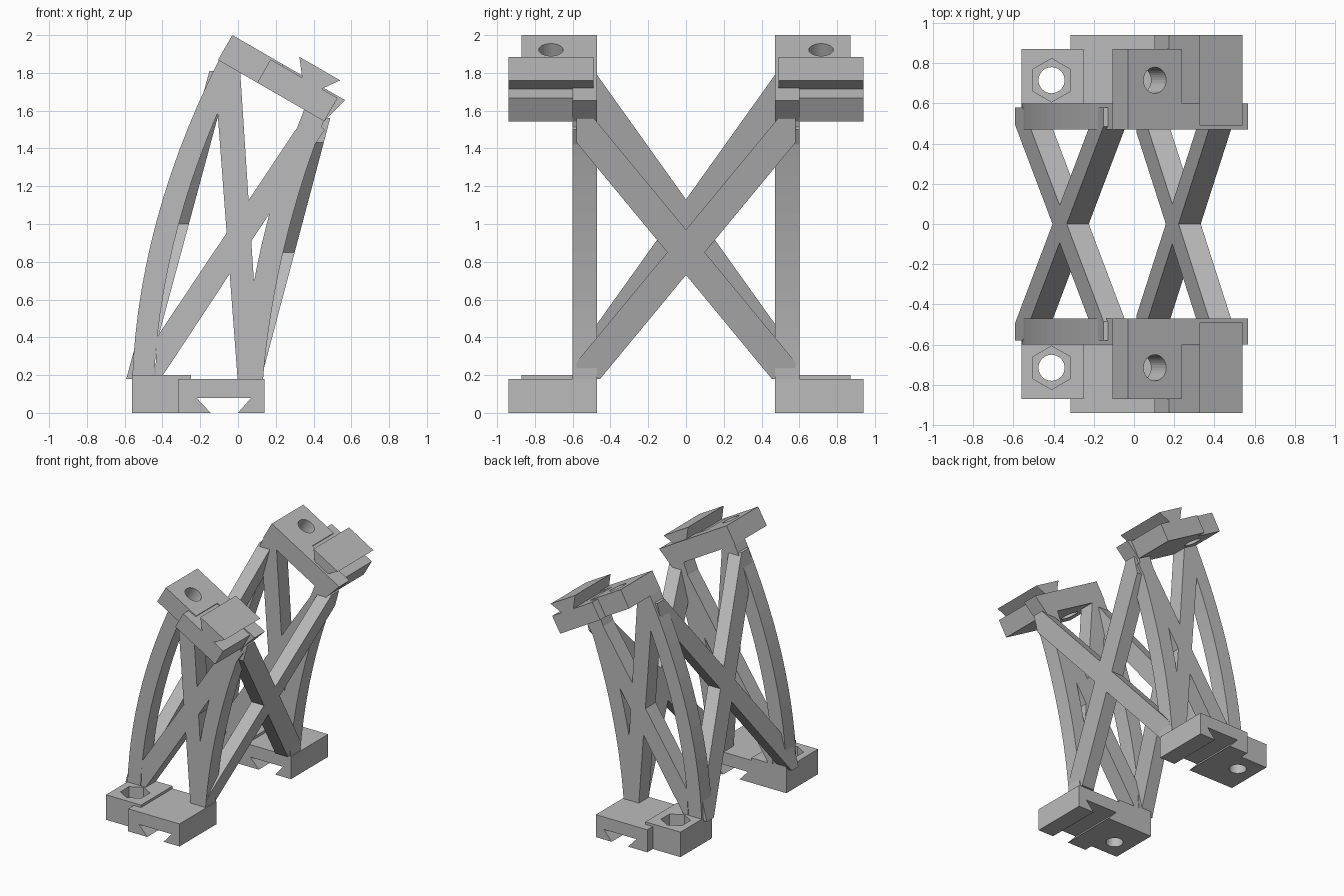
import bpy
import bmesh
from math import radians, cos, sin, pi
from mathutils import Matrix, Vector

cube = bpy.data.objects.get("Cube")
if cube:
    bpy.data.objects.remove(cube)

grey = bpy.data.materials.new("plain grey")
grey.use_nodes = True
colour = (0.5, 0.5, 0.5, 1)
grey.diffuse_color = colour
grey.node_tree.nodes["Principled BSDF"].inputs["Base Color"].default_value = colour

IN, OUT = 0.47, 0.60   # depth range of the side frames
PAD, FULL = 0.87, 0.94  # outer ends of the screw pads and rail blocks
TILT = Matrix.Translation((-0.03, 0, 2.0)) @ Matrix.Rotation(radians(30), 4, 'Y')


def finish(name, bm, matrix=None, mirror=True):
    bmesh.ops.recalc_face_normals(bm, faces=bm.faces)
    if matrix:
        bm.transform(matrix)
    mesh = bpy.data.meshes.new(name)
    bm.to_mesh(mesh)
    bm.free()
    mesh.materials.append(grey)
    ob = bpy.data.objects.new(name, mesh)
    bpy.context.collection.objects.link(ob)
    if mirror:
        mod = ob.modifiers.new("other side", 'MIRROR')
        mod.use_axis = (False, True, False)
        mod.use_mirror_merge = False
    return ob


def prism(name, outline, y0, y1, matrix=None):
    """Extrude an x-z outline along y and repeat it on the other side."""
    bm = bmesh.new()
    face = bm.faces.new([bm.verts.new((x, y0, z)) for x, z in outline])
    res = bmesh.ops.extrude_face_region(bm, geom=[face])
    moved = [v for v in res["geom"] if isinstance(v, bmesh.types.BMVert)]
    bmesh.ops.translate(bm, verts=moved, vec=(0, y1 - y0, 0))
    return finish(name, bm, matrix)


def rect(x0, x1, z0, z1):
    return [(x0, z0), (x1, z0), (x1, z1), (x0, z1)]


def drill(ob, sides, radius, x, y, z0, z1, matrix=None):
    """Cut a round or hexagonal hole, then throw the cutter away."""
    bm = bmesh.new()
    place = Matrix.Translation((x, y, (z0 + z1) / 2))
    bmesh.ops.create_cone(bm, cap_ends=True, segments=sides, radius1=radius,
                          radius2=radius, depth=z1 - z0,
                          matrix=place @ Matrix.Rotation(pi / 2, 4, 'Z')
                          if sides > 6 else place)
    cutter = finish("cutter", bm, matrix, mirror=False)
    cutter.hide_render = True
    mod = ob.modifiers.new("hole", 'BOOLEAN')
    mod.operation, mod.solver, mod.object = 'DIFFERENCE', 'EXACT', cutter
    ob.modifiers.move(len(ob.modifiers) - 1, 0)
    mirror = ob.modifiers["other side"]
    mirror.show_viewport = False
    dg = bpy.context.evaluated_depsgraph_get()
    ob.data = bpy.data.meshes.new_from_object(ob.evaluated_get(dg))
    ob.modifiers.remove(mod)
    mirror.show_viewport = True
    bpy.data.objects.remove(cutter)


def arc(start, middle, end, steps=14):
    """Points of a gentle bow through three x positions."""
    (x0, z0), xm, (x1, z1) = start, middle, end
    pts = []
    for i in range(steps + 1):
        s = 2 * i / steps - 1
        x = xm + s * (x1 - x0) / 2 + s * s * ((x0 + x1) / 2 - xm)
        pts.append((x, z0 + (z1 - z0) * i / steps))
    return pts


def cross_brace(name, x_mid, z_mid, lean, rise, half, top, width=0.11, reach=0.58):
    """One sloping bar of an X; its mirror image makes the other."""
    bm = bmesh.new()
    for y in (-reach, reach):
        for dz in (-half, half):
            z = z_mid + rise * y + dz
            x = x_mid + lean * (z - z_mid)
            for dx in (0, -width):
                bm.verts.new((x + dx, y, z))
    bmesh.ops.convex_hull(bm, input=bm.verts)
    for z, up in ((0.18, 1), (top, -1)):
        bmesh.ops.bisect_plane(bm, geom=bm.verts[:] + bm.edges[:] + bm.faces[:],
                               plane_co=(0, 0, z), plane_no=(0, 0, up),
                               clear_inner=True)
        bmesh.ops.holes_fill(bm, edges=[e for e in bm.edges if e.is_boundary])
    bmesh.ops.dissolve_limit(bm, angle_limit=0.01, verts=bm.verts, edges=bm.edges)
    return finish(name, bm)


# Feet: screw pad with a nut pocket, and a block with a dovetail slot
foot_pad = prism("foot_pad", rect(-0.56, -0.25, 0, 0.2), IN, PAD)
drill(foot_pad, 32, 0.065, -0.41, 0.715, -0.1, 0.3)
drill(foot_pad, 6, 0.108, -0.41, 0.715, 0.1, 0.3)
prism("foot_rail_block",
      [(-0.315, 0), (-0.145, 0), (-0.22, 0.08), (0.07, 0.08), (0, 0),
       (0.14, 0), (0.14, 0.18), (-0.315, 0.18)], IN, FULL)

# Heads: tilted screw pad, and a block carrying a dovetail tongue
head_pad = prism("head_pad", rect(0, 0.31, -0.152, 0), IN, PAD, TILT)
drill(head_pad, 32, 0.065, 0.155, 0.715, -0.3, 0.1, TILT)
prism("head_rail_block", rect(0.24, 0.649, -0.152, -0.01), IN + 0.02, FULL, TILT)
prism("head_dovetail", [(0.44, -0.02), (0.545, -0.02), (0.614, 0.078),
                        (0.365, 0.078)], IN + 0.02, FULL, TILT)
prism("head_end_plate", [(0.24, -0.152), (0.649, -0.152), (0.69, 0),
                         (0.24, 0)], IN, OUT, TILT)

# Curved legs of each side frame
outer = arc((-0.56, 0.17), -0.43, (-0.1, 1.87))
inner = arc((-0.445, 0.17), -0.315, (0, 1.82))
prism("rear_curved_leg", outer + inner[::-1], IN, OUT)
outer = arc((0.02, 0.15), 0.125, (0.36, 1.63))
inner = arc((0.13, 0.15), 0.24, (0.46, 1.56))
prism("front_curved_leg", outer + inner[::-1], IN, OUT)

# Straight struts between the curved legs
prism("upright_strut", [(0, 0.15), (0.12, 0.15), (0.01, 1.83), (-0.12, 1.75)],
      IN, OUT)
prism("diagonal_strut", [(-0.44, 0.15), (-0.43, 0.4), (0.36, 1.58),
                         (0.46, 1.5), (-0.43, 0.15)], IN, OUT)

# Crossed braces joining the two side frames
cross_brace("rear_cross_brace", -0.26, 1.0, 0.27, 1.4, 0.13, 1.81)
cross_brace("front_cross_brace", 0.30, 0.85, 0.265, 1.21, 0.12, 1.56)
